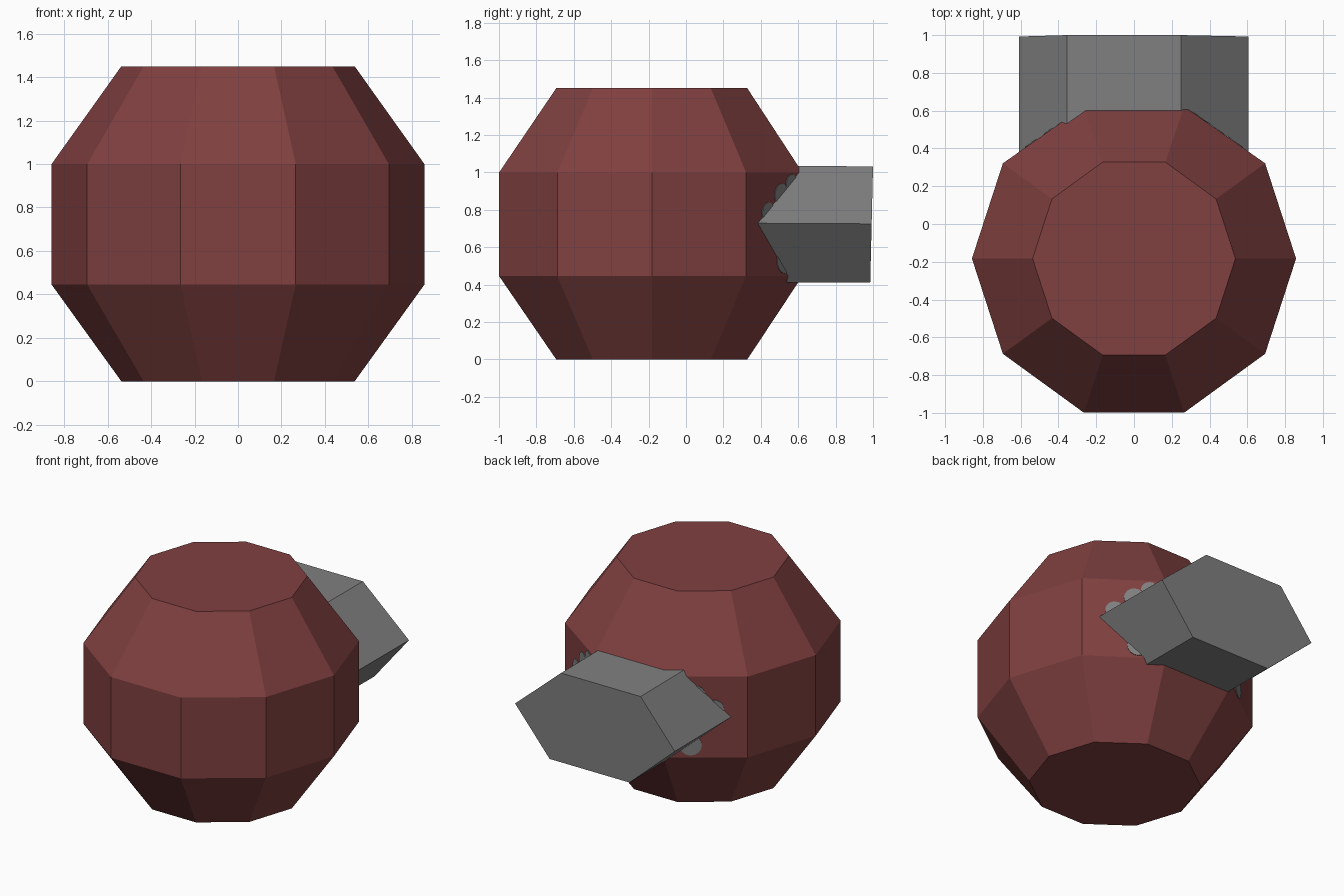
import bpy, bmesh, math
from mathutils import Vector, Matrix

if "Cube" in bpy.data.objects:
    bpy.data.objects.remove(bpy.data.objects["Cube"])


def material(name, rgb):
    m = bpy.data.materials.new(name)
    m.diffuse_color = (*rgb, 1)
    m.use_nodes = True
    m.node_tree.nodes["Principled BSDF"].inputs["Base Color"].default_value = m.diffuse_color
    return m


maroon = material("dull maroon", (0.216, 0.051, 0.051))
gray = material("mid gray", (0.216, 0.216, 0.216))


def add_object(name, bm, mat):
    bmesh.ops.recalc_face_normals(bm, faces=bm.faces)
    me = bpy.data.meshes.new(name)
    bm.to_mesh(me)
    bm.free()
    me.materials.append(mat)
    ob = bpy.data.objects.new(name, me)
    bpy.context.collection.objects.link(ob)
    return ob


def loft(bm, rings):
    # closed solid through rings of equal point count
    loops = [[bm.verts.new(p) for p in r] for r in rings]
    n = len(loops[0])
    for a, b in zip(loops, loops[1:]):
        for i in range(n):
            j = (i + 1) % n
            bm.faces.new((a[i], a[j], b[j], b[i]))
    bm.faces.new(loops[0])
    bm.faces.new(loops[-1])


# Ten-sided barrel body, slightly flattened at the back
CY, R, BACK = -0.183, 0.858, 0.622
bm = bmesh.new()
rings = []
for r, z in ((0.537, 0), (R, 0.445), (R, 1.0), (0.537, 1.45)):
    rings.append([(r * math.cos(k * math.pi / 5),
                   min(CY + r * math.sin(k * math.pi / 5), BACK), z)
                  for k in range(10)])
loft(bm, rings)
add_object("barrel_body", bm, maroon)

# Six-sided block on the back, its end leaning very slightly
hexagon = [(0.605, 0.725), (0.25, 1.032), (-0.355, 1.032),
           (-0.61, 0.72), (-0.26, 0.41), (0.347, 0.41)]
bm = bmesh.new()
loft(bm, [[(x, 0.25, z + 0.004) for x, z in hexagon],
          [(x, 0.985 + 0.024 * (z - 0.41), z) for x, z in hexagon]])
add_object("back_block", bm, gray)

# Thin rounded patches on the wall around the joint, mirrored left and right
a, b = Vector((0.694, 0.321, 0)), Vector((0.265, BACK, 0))
normal = (b - a).cross(Vector((0, 0, 1))).normalized()
if normal.x < 0:
    normal.negate()
turn = normal.to_track_quat('Z', 'Y').to_matrix().to_4x4()
bm = bmesh.new()
for y, z, r in ((0.44, 0.78, 0.06), (0.51, 0.875, 0.065),
                (0.565, 0.935, 0.055), (0.525, 0.53, 0.07)):
    p = a.lerp(b, (y - a.y) / (b.y - a.y)) + Vector((0, 0, z))
    for side in (1, -1):
        flip = Matrix.Diagonal((side, 1, 1, 1))
        bmesh.ops.create_cone(bm, cap_ends=True, segments=16, radius1=r,
                              radius2=r, depth=0.008,
                              matrix=flip @ Matrix.Translation(p) @ turn)
add_object("joint_patches", bm, gray)
